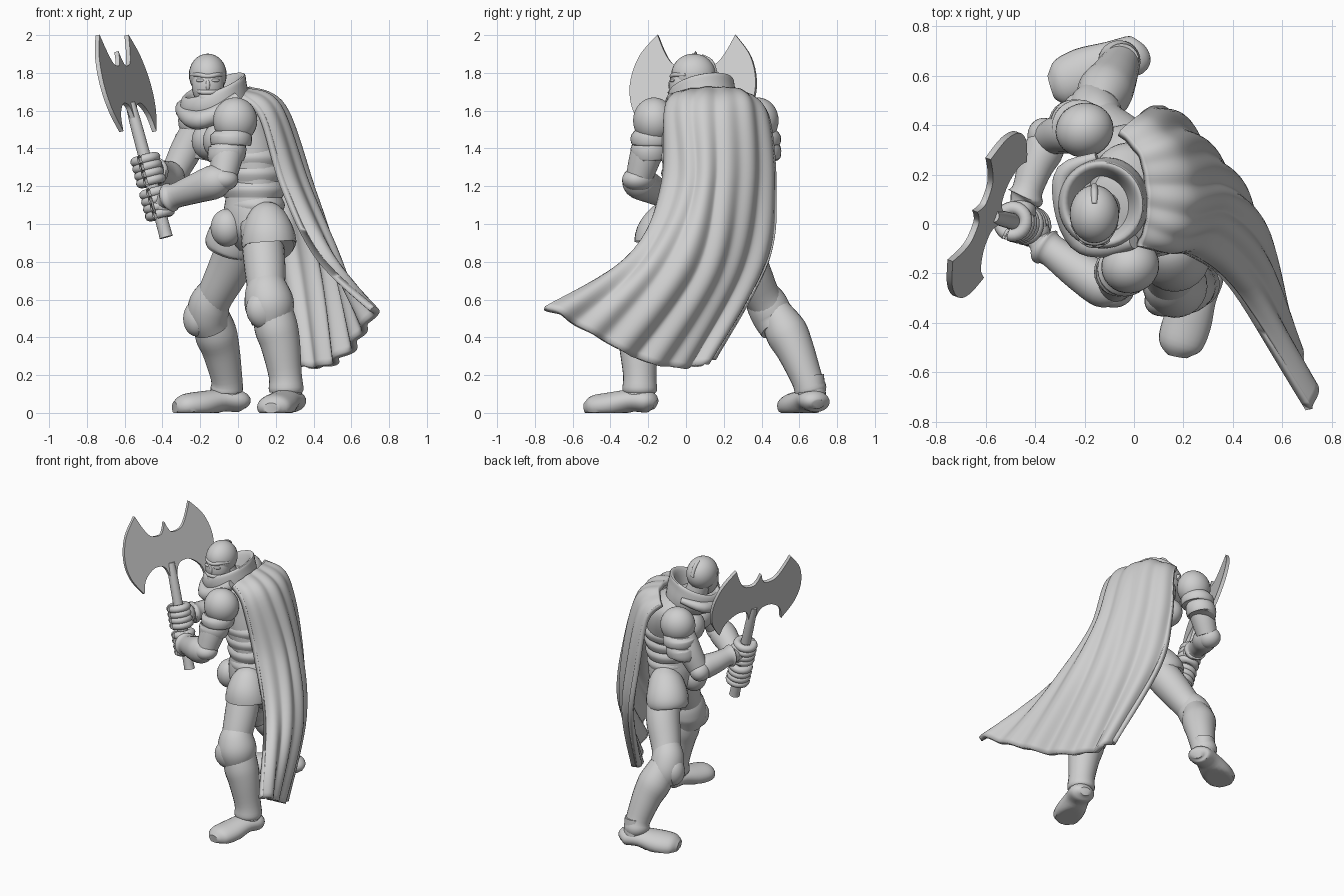
import bpy, bmesh, math
from mathutils import Vector, Matrix

if "Cube" in bpy.data.objects:
    bpy.data.objects.remove(bpy.data.objects["Cube"], do_unlink=True)

grey = bpy.data.materials.new("plain grey")
grey.use_nodes = True
grey.diffuse_color = (0.62, 0.62, 0.62, 1)
grey.node_tree.nodes["Principled BSDF"].inputs["Base Color"].default_value = grey.diffuse_color
parts = []
YAW = Matrix.Rotation(0.3, 3, 'Z')  # the body turns towards -x and a little -y


def finish(name, bm):
    bmesh.ops.recalc_face_normals(bm, faces=bm.faces)
    mesh = bpy.data.meshes.new(name)
    bm.to_mesh(mesh)
    bm.free()
    mesh.materials.append(grey)
    obj = bpy.data.objects.new(name, mesh)
    bpy.context.collection.objects.link(obj)
    parts.append(obj)
    return obj


def spline(points, t):
    """Smooth curve through points, t from 0 to 1."""
    last = len(points) - 1
    i = min(int(t * last), last - 1)
    f = t * last - i
    a, b, c, d = (Vector(points[max(0, min(last, i + k))]) for k in (-1, 0, 1, 2))
    return b + (c - a) * (f / 2) + (a * 2 - b * 5 + c * 4 - d) * (f * f / 2) \
        + ((b - c) * 3 + d - a) * (f ** 3 / 2)


def sample(points, steps):
    count = (len(points) - 1) * steps
    return [spline(points, i / count) for i in range(count + 1)]


def skin(name, rings, caps=True):
    bm = bmesh.new()
    loops = [[bm.verts.new(p) for p in ring] for ring in rings]
    n = len(rings[0])
    for low, high in zip(loops, loops[1:]):
        for i in range(n):
            j = (i + 1) % n
            bm.faces.new((low[i], low[j], high[j], high[i]))
    if caps:
        bm.faces.new(loops[0])
        bm.faces.new(loops[-1])
    return finish(name, bm)


def circle(n):
    return [(math.cos(i * math.tau / n), math.sin(i * math.tau / n)) for i in range(n)]


def tube(name, sections, squash=1, on_floor=False):
    """Round limb through sections of x, y, z, radius."""
    line = sample(sections, 4)
    rings, quat, before = [], None, None
    for i, s in enumerate(line):
        way = (line[min(i + 1, len(line) - 1)] - line[max(i - 1, 0)]).to_3d().normalized()
        quat = before.rotation_difference(way) @ quat if before else way.to_track_quat('Z', 'Y')
        before = way
        ring = [s.to_3d() + quat @ Vector((c * s.w, d * s.w * squash, 0)) for c, d in circle(24)]
        if on_floor:
            for p in ring:
                p.z = max(p.z, 0)
        rings.append(ring)
    return skin(name, rings)


def loft(name, sections, tilt=(0, 0)):
    """Stack of level ovals: x, y, z, depth, width."""
    rings = []
    for s in sample(sections, 4):
        ring = []
        for c, d in circle(40):
            p = YAW @ Vector((c * s[3], d * s[4], 0))
            p.z = p.x * tilt[0] + p.y * tilt[1]
            ring.append(p + Vector(s[:3]))
        rings.append(ring)
    return skin(name, rings)


def ball(name, place, size, turn=0.3):
    bm = bmesh.new()
    bmesh.ops.create_uvsphere(bm, u_segments=28, v_segments=16, radius=1)
    bm.transform(Matrix.Translation(place) @ Matrix.Rotation(turn, 4, 'Z') @ Matrix.Diagonal((*size, 1)))
    return finish(name, bm)


# torso, with overlapping waist plates
loft("torso", [(.08, .06, .86, .07, .1), (.08, .05, .95, .14, .17), (.08, .05, 1.05, .155, .175),
               (.08, .05, 1.13, .145, .165), (.08, .05, 1.2, .14, .17), (.05, .08, 1.35, .17, .21),
               (.02, .1, 1.48, .18, .23), (-.01, .1, 1.58, .165, .22), (-.07, .1, 1.67, .09, .12)])
for k in range(4):
    z, x = 1.1 + k * .085, .09 - k * .01
    r = .14 + k * .012
    loft("waist_plate", [(x, .05 + k * .01, z - .045, r, r + .025), (x, .05 + k * .01, z, r + .016, r + .04),
                         (x, .05 + k * .01, z + .04, r, r + .02)])
for side in (-1, 1):
    mid = YAW @ Vector((-.13, side * .1, 0))
    ball("chest_plate", mid + Vector((0, .1, 1.44)), (.09, .11, .1))
ball("groin_plate", (-.06, -.01, .98), (.085, .09, .1))

# cowl collar, high at the back, with a loose fold in front
loft("cowl", [(-.07, .1, 1.57, .13, .17), (-.11, .09, 1.62, .165, .18), (-.13, .08, 1.68, .175, .18),
              (-.13, .08, 1.73, .165, .17), (-.13, .08, 1.715, .135, .14), (-.13, .08, 1.6, .1, .1)],
     tilt=(.38, .2))
tube("cowl_fold", [(-.15, .27, 1.67, .02), (-.28, .21, 1.63, .035), (-.28, .07, 1.59, .045),
                   (-.22, -.06, 1.55, .05), (-.12, -.09, 1.58, .045), (.0, -.07, 1.67, .03)])

# helmeted head, facing the front
tube("neck", [(-.1, .08, 1.55, .075), (-.15, .05, 1.72, .075)])
ball("helmet", (-.16, .04, 1.79), (.1, .118, .112), 0)
ball("face", (-.16, -.002, 1.735), (.085, .087, .115), 0)
ball("mouth_guard", (-.16, -.045, 1.665), (.055, .045, .045), 0)
ball("nose", (-.16, -.08, 1.735), (.013, .014, .03), 0)
tube("brow", [(-.25, .0, 1.79, .008), (-.21, -.058, 1.79, .012), (-.16, -.075, 1.782, .012),
              (-.11, -.058, 1.79, .012), (-.07, .0, 1.79, .008)])
tube("mask_edge", [(-.235, .0, 1.72, .008), (-.2, -.07, 1.7, .012), (-.16, -.085, 1.697, .012),
                   (-.12, -.07, 1.7, .012), (-.085, .0, 1.72, .008)])
tube("crown_seam", [(-.16, .08, 1.888, .012), (-.16, .13, 1.86, .014), (-.16, .155, 1.8, .012)])
for side in (-1, 1):
    ball("eye", (-.16 + side * .04, -.072, 1.76), (.024, .012, .009), side * .35)

# legs
tube("left_thigh", [(.12, -.07, 1, .11), (.14, -.16, .8, .11), (.15, -.23, .65, .1), (.16, -.25, .56, .095)])
tube("left_shin", [(.17, -.24, .6, .1), (.2, -.25, .46, .115), (.225, -.25, .36, .105),
                   (.25, -.245, .2, .088), (.255, -.245, .12, .092), (.255, -.245, .1, .07)])
tube("right_thigh", [(.04, .19, 1, .11), (-.03, .31, .8, .115), (-.12, .4, .62, .097), (-.15, .46, .53, .09)])
tube("right_shin", [(-.14, .47, .54, .085), (-.12, .53, .43, .112), (-.09, .58, .33, .1),
                    (-.06, .64, .18, .083), (-.06, .66, .12, .085), (-.06, .66, .1, .06)])
tube("left_hip_guard", [(.13, -.06, 1.07, .07), (.145, -.09, 1.03, .11), (.16, -.125, .95, .138),
                        (.165, -.13, .89, .145), (.168, -.14, .87, .13)])
tube("right_hip_guard", [(.05, .16, 1.07, .07), (.03, .19, 1.02, .11), (-.015, .24, .94, .138),
                         (-.04, .27, .88, .14), (-.05, .28, .85, .12)])
tube("left_knee_band", [(.15, -.215, .7, .095), (.155, -.235, .64, .12), (.168, -.25, .56, .13),
                        (.175, -.25, .47, .1)])
tube("right_knee_band", [(-.12, .39, .64, .09), (-.15, .425, .58, .108), (-.16, .46, .51, .11),
                         (-.14, .49, .45, .1)])
ball("left_knee_cap", (.15, -.285, .55), (.115, .08, .11), .5)
ball("right_knee_cap", (-.22, .45, .5), (.07, .08, .095))
tube("left_foot", [(.29, -.16, .045, .04), (.28, -.2, .06, .085), (.25, -.29, .065, .085),
                   (.215, -.4, .04, .098), (.185, -.49, .03, .088), (.175, -.535, .025, .04)], .7, True)
tube("right_foot", [(.04, .7, .045, .04), (.01, .685, .06, .08), (-.09, .655, .065, .085),
                    (-.2, .61, .04, .105), (-.29, .57, .03, .095), (-.335, .555, .025, .05)], .7, True)
tube("left_ankle", [(.26, -.245, .2, .075), (.26, -.25, .06, .08)])
tube("right_ankle", [(-.05, .66, .2, .07), (-.05, .67, .06, .075)])

# arms and shoulder plates
tube("left_upper_arm", [(-.02, -.14, 1.55, .08), (-.05, -.2, 1.4, .088), (-.08, -.25, 1.24, .07)])
tube("right_upper_arm", [(-.19, .36, 1.55, .08), (-.27, .37, 1.4, .085), (-.34, .35, 1.26, .07)])
tube("left_forearm", [(-.06, -.27, 1.25, .06), (-.12, -.25, 1.225, .09), (-.22, -.19, 1.19, .08),
                      (-.33, -.11, 1.15, .066), (-.36, -.09, 1.14, .078), (-.38, -.07, 1.13, .05),
                      (-.42, -.02, 1.11, .05)])
tube("right_forearm", [(-.34, .37, 1.24, .055), (-.36, .31, 1.25, .08), (-.4, .23, 1.265, .072),
                       (-.43, .14, 1.28, .062), (-.44, .11, 1.28, .075), (-.45, .09, 1.28, .05),
                       (-.46, .03, 1.28, .05)])
ball("left_elbow_plate", (-.095, -.25, 1.235), (.1, .085, .065), -.5)
ball("right_elbow_plate", (-.36, .35, 1.24), (.07, .08, .07))
for name, x, y, lean in (("left", -.015, -.17, -1), ("right", -.2, .38, 1)):
    ball(name + "_shoulder_plate", (x, y, 1.548), (.118, .11, .122))
    for k in range(2):
        z, dx, dy = 1.455 - k * .07, -.02 * (k + 1), lean * .012 * (k + 1)
        tube(name + "_arm_band", [(x + dx, y + dy, z + .04, .09), (x + dx, y + dy, z + .01, .11 - k * .01),
                                  (x + dx * 1.3, y + dy, z - .03, .107 - k * .01),
                                  (x + dx * 1.3, y + dy, z - .045, .085)])

# two-bladed axe
foot, head = Vector((-.38, -.02, .93)), Vector((-.592, .038, 1.72))
up = (head - foot).normalized()
across = Vector((.35, .94, 0)).normalized()
tube("axe_handle", [(*foot, .036), (*foot.lerp(head, .1), .034), (*foot.lerp(head, .7), .032),
                    (*foot.lerp(head, .9), .026)])
edges = [[(0, .2), (.02, .15), (.05, .12), (.12, .13), (.17, .19), (.22, .29)],
         [(.22, .29), (.315, .17), (.355, .02), (.33, -.12), (.25, -.24)],
         [(.25, -.24), (.22, -.15), (.14, -.09), (.06, -.1), (.028, -.17)]]
half = [p for edge in edges for p in sample(edge, 5)[:-1]] + [Vector((.028, -.17))]
outline = half + [Vector((-p.x, p.y)) for p in reversed(half[1:])]
face_way = across.cross(up).normalized()
skin("axe_blade", [[head + across * p.x + up * p.y + face_way * side * .012 for p in outline]
                   for side in (-1, 1)])

# gripping hands
spin = up.to_track_quat('Z', 'Y').to_matrix().to_4x4()
for name, height, palm in (("left", 1.11, (.03, -.03, 0)), ("right", 1.285, (.02, .045, 0))):
    grip = foot + up * ((height - foot.z) / up.z)
    ball(name + "_palm", grip + Vector(palm), (.06, .055, .075))
    for k in range(4):
        spot = grip + up * (k - 1.5) * .039
        rings = []
        for c, d in circle(25):
            rings.append([spot + spin @ Vector((c * (.055 + .027 * e), d * (.055 + .027 * e), .026 * f))
                          for e, f in circle(10)])
        skin(name + "_finger", rings, caps=False)

# wind-blown cape: five hanging lines from one side to the other
lines = [[(.02, -.09, 1.67), (.13, -.12, 1.57), (.25, -.14, 1.2), (.43, -.29, .85), (.73, -.74, .56)],
         [(.05, .02, 1.7), (.205, -.02, 1.62), (.36, 0, 1.2), (.53, -.17, .8), (.655, -.5, .42)],
         [(.05, .15, 1.71), (.23, .15, 1.61), (.36, .16, 1.2), (.47, .07, .75), (.53, -.24, .28)],
         [(.02, .28, 1.7), (.155, .33, 1.61), (.24, .35, 1.2), (.31, .27, .75), (.385, 0, .24)],
         [(-.06, .37, 1.65), (.02, .44, 1.54), (.07, .475, 1.2), (.15, .44, .8), (.3, .15, .29)]]


def cloth(s, t):
    return spline([spline(line, t) for line in lines], s)


bm = bmesh.new()
grid = []
for i in range(81):
    s, row = i / 80, []
    for j in range(41):
        t = j / 40
        e = .01
        out = (cloth(min(s + e, 1), t) - cloth(max(s - e, 0), t)).cross(
            cloth(s, min(t + e, 1)) - cloth(s, max(t - e, 0))).normalized()
        wave = math.sin(s * 40 + 1.5 * t) + .5 * math.sin(s * 25 + 2 * t)
        row.append(bm.verts.new(cloth(s, t) + out * wave * (.002 + .015 * t)))
    grid.append(row)
for a, b in zip(grid, grid[1:]):
    for j in range(40):
        bm.faces.new((a[j], a[j + 1], b[j + 1], b[j]))
cape = finish("cape", bm)
hem = cape.modifiers.new("thickness", 'SOLIDIFY')
hem.thickness, hem.offset = .035, 0

# smooth shading with crisp plate edges
bpy.ops.object.select_all(action='DESELECT')
for obj in parts:
    obj.select_set(True)
bpy.context.view_layer.objects.active = parts[0]
bpy.ops.object.shade_smooth_by_angle(angle=math.radians(40))
